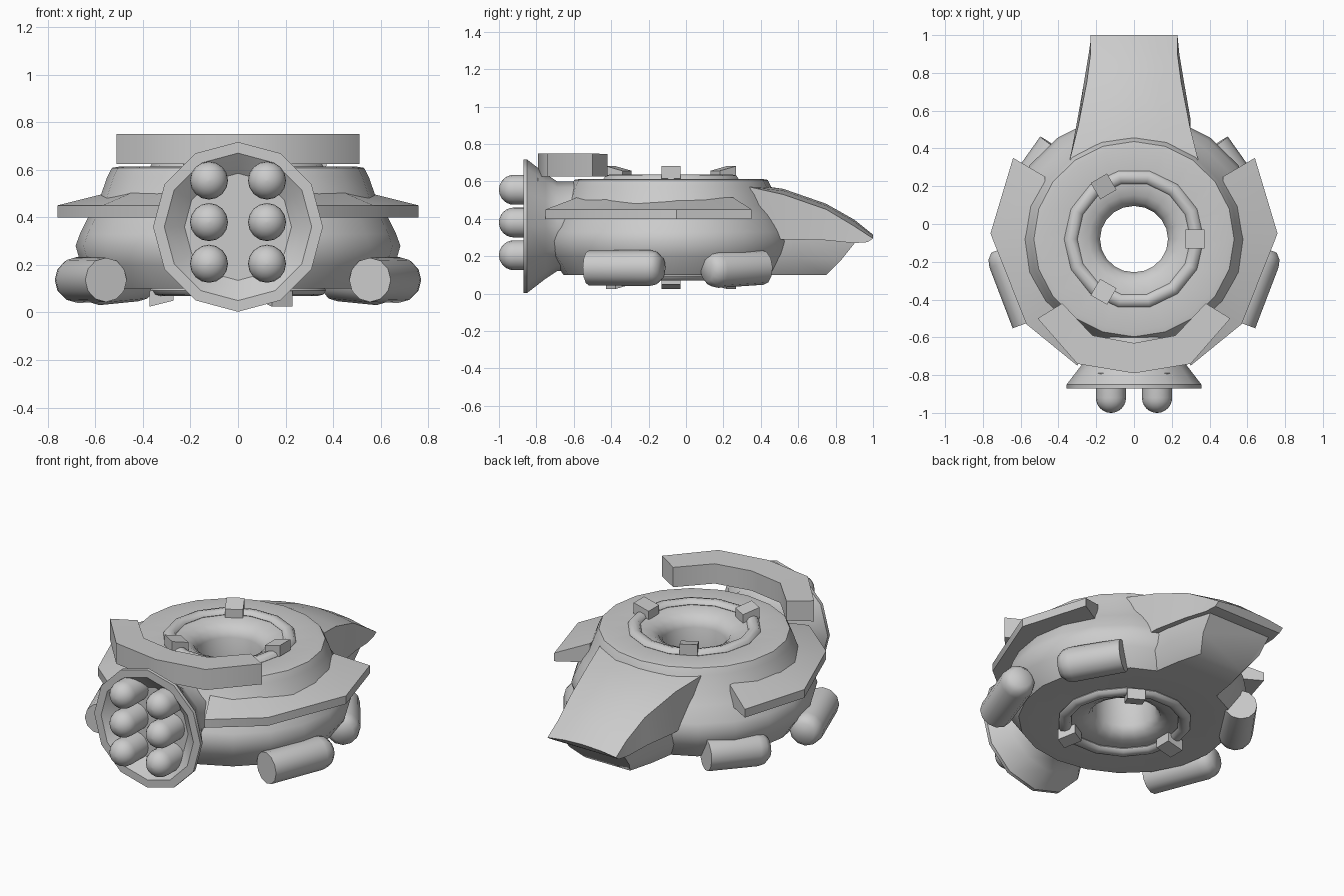
import bpy
from math import sin, cos, pi, atan2
from mathutils import Vector, Matrix

if "Cube" in bpy.data.objects:
    bpy.data.objects.remove(bpy.data.objects["Cube"])

CY = -0.08  # y of the hull axis


def loft(name, rings, closed=False, smooth=None):
    """Skin equal-length rings of points; cap the ends or close the loop."""
    n = len(rings[0])
    verts = [tuple(p) for r in rings for p in r]
    faces = []
    for i in range(len(rings) if closed else len(rings) - 1):
        a, b = i * n, ((i + 1) % len(rings)) * n
        for j in range(n):
            k = (j + 1) % n
            faces.append((a + j, a + k, b + k, b + j))
    if not closed:
        faces.append(tuple(range(n))[::-1])
        faces.append(tuple(range(len(verts) - n, len(verts))))
    me = bpy.data.meshes.new(name)
    me.from_pydata(verts, [], faces)
    ob = bpy.data.objects.new(name, me)
    bpy.context.collection.objects.link(ob)
    bpy.ops.object.select_all(action='DESELECT')
    ob.select_set(True)
    bpy.context.view_layer.objects.active = ob
    bpy.ops.object.mode_set(mode='EDIT')
    bpy.ops.mesh.select_all(action='SELECT')
    bpy.ops.mesh.normals_make_consistent(inside=False)
    bpy.ops.object.mode_set(mode='OBJECT')
    if smooth:
        bpy.ops.object.shade_smooth_by_angle(angle=smooth)
    return ob


def circle(r, z, n):
    return [Vector((r * cos(2 * pi * i / n), r * sin(2 * pi * i / n), z)) for i in range(n)]


def lathe(name, profile, n, mat, closed=False, smooth=0.6):
    """Turn (radius, height) points about z, then place with a matrix."""
    return loft(name, [[mat @ p for p in circle(r, z, n)] for r, z in profile], closed, smooth)


def mirror_x(ob):
    m = ob.modifiers.new("mirror", 'MIRROR')
    m.use_mirror_merge = False
    return ob


def half_loft(name, sections, smooth):
    """Loft symmetric sections given by their right-hand points."""
    rings = [[Vector(p) for p in s] + [Vector((-p[0], p[1], p[2])) for p in reversed(s) if p[0] > 0]
             for s in sections]
    return loft(name, rings, smooth=smooth)


# Ring-shaped hull with a hole through the middle
hull = [(0.18, 0.53), (0.20, 0.57), (0.24, 0.595), (0.30, 0.61), (0.50, 0.613), (0.53, 0.608),
        (0.55, 0.57), (0.585, 0.47), (0.62, 0.42), (0.665, 0.33), (0.683, 0.28), (0.66, 0.20),
        (0.59, 0.10), (0.30, 0.10), (0.24, 0.11), (0.20, 0.13), (0.18, 0.17)]
lathe("hull", hull, 20, Matrix.Translation((0, CY, 0)) @ Matrix.Diagonal((1, 0.975, 1, 1)), True, 0.9)

# Handrail rings with three wedge clamps, above and below
for side, base in (("top", Matrix.Translation((0, CY, 0.613))),
                   ("bottom", Matrix.Translation((0, CY, 0.093)) @ Matrix.Rotation(pi, 4, 'Y'))):
    tube = [(0.335 + 0.035 * cos(a * pi / 4), 0.024 * sin(a * pi / 4)) for a in range(8)]
    lathe(side + "_rail", tube, 14, base, True, 0.9)
    for k in range(3):
        m = base @ Matrix.Rotation(k * 2 * pi / 3, 4, 'Z') @ Matrix.Translation((0.322, 0, 0))
        sq = [(0.05, 0.05), (-0.05, 0.05), (-0.05, -0.05), (0.05, -0.05)]
        loft(f"{side}_clamp_{k}", [[m @ Vector((x, y, z + 0.25 * x)) for x, y in sq]
                                   for z in (-0.01, 0.056)])

# Side skirt plates
outer = [(0.64, 0.35), (0.76, -0.05), (0.57, -0.53), (0.30, -0.75)]
inner = [(0.47, 0.25), (0.50, -0.05), (0.42, -0.40), (0.22, -0.58)]
mirror_x(loft("side_skirt", [[(*o, 0.45), (*o, 0.40), (*i, 0.40), (*i, 0.515)]
                             for o, i in zip(outer, inner)], smooth=0.6))

# Raised collar over the front
outer = [(0.51, -0.50), (0.30, -0.74), (0, -0.79), (-0.30, -0.74), (-0.51, -0.50)]
inner = [(0.38, -0.42), (0.22, -0.59), (0, -0.63), (-0.22, -0.59), (-0.38, -0.42)]
loft("front_collar", [[(*o, 0.75), (*o, 0.625), (*i, 0.625), (*i, 0.745)]
                      for o, i in zip(outer, inner)], smooth=0.8)

# Launcher dish on the front and its six round-nosed tubes
front = Matrix.Translation((0, 0, 0.36)) @ Matrix.Rotation(pi / 2, 4, 'X')
dish = [(0.24, 0.55), (0.24, 0.69), (0.28, 0.75), (0.357, 0.85), (0.357, 0.87), (0.31, 0.87),
        (0.26, 0.83), (0.225, 0.80), (0.01, 0.80)]
lathe("launcher_dish", dish, 12, front)
nose = [(0.08, 0.79), (0.08, 0.92)] + [(0.08 * cos(a * pi / 12), 0.92 + 0.08 * sin(a * pi / 12))
                                      for a in range(1, 6)] + [(0.002, 1.0)]
for row, z in enumerate((0.205, 0.38, 0.555)):
    mirror_x(lathe(f"launcher_tubes_{row}", nose, 16,
                   Matrix.Translation((0.122, 0, z)) @ Matrix.Rotation(pi / 2, 4, 'X')))

# Low side pods, flat at one end and tapered at the other
for name, a, b in (("front_pod", (0.555, -0.52, 0.137), (0.695, -0.14, 0.137)),
                   ("rear_pod", (0.42, 0.41, 0.14), (0.62, 0.12, 0.125))):
    d = Vector(b) - Vector(a)
    m = Matrix.Translation(a) @ d.to_track_quat('Z', 'Y').to_matrix().to_4x4()
    L = d.length
    mirror_x(lathe(name, [(0.093, 0), (0.097, L - 0.06), (0.088, L - 0.02), (0.06, L + 0.01)],
                   12, m, False, 0.9))

# Arched tail hood
hood = [((0.30, 0.45, 0.29), (0.34, 0.34, 0.57), (0.17, 0.34, 0.58), (0, 0.34, 0.585)),
        ((0.30, 0.55, 0.29), (0.295, 0.52, 0.53), (0.15, 0.52, 0.55), (0, 0.52, 0.56)),
        ((0.265, 0.75, 0.285), (0.25, 0.75, 0.45), (0.13, 0.75, 0.47), (0, 0.75, 0.48)),
        ((0.24, 0.90, 0.27), (0.23, 0.90, 0.36), (0.12, 0.90, 0.385), (0, 0.90, 0.395)),
        ((0.23, 0.97, 0.275), (0.23, 1.0, 0.295), (0.12, 1.0, 0.31), (0, 1.0, 0.315))]
half_loft("tail_hood", hood, 0.6)

# Keel under the tail
keel = [((0.28, 0.35, 0.31), (0.29, 0.35, 0.20), (0.23, 0.35, 0.10)),
        ((0.26, 0.60, 0.31), (0.25, 0.60, 0.19), (0.19, 0.60, 0.10)),
        ((0.21, 0.91, 0.28), (0.20, 0.83, 0.18), (0.15, 0.75, 0.10))]
half_loft("tail_keel", keel, 0.9)
